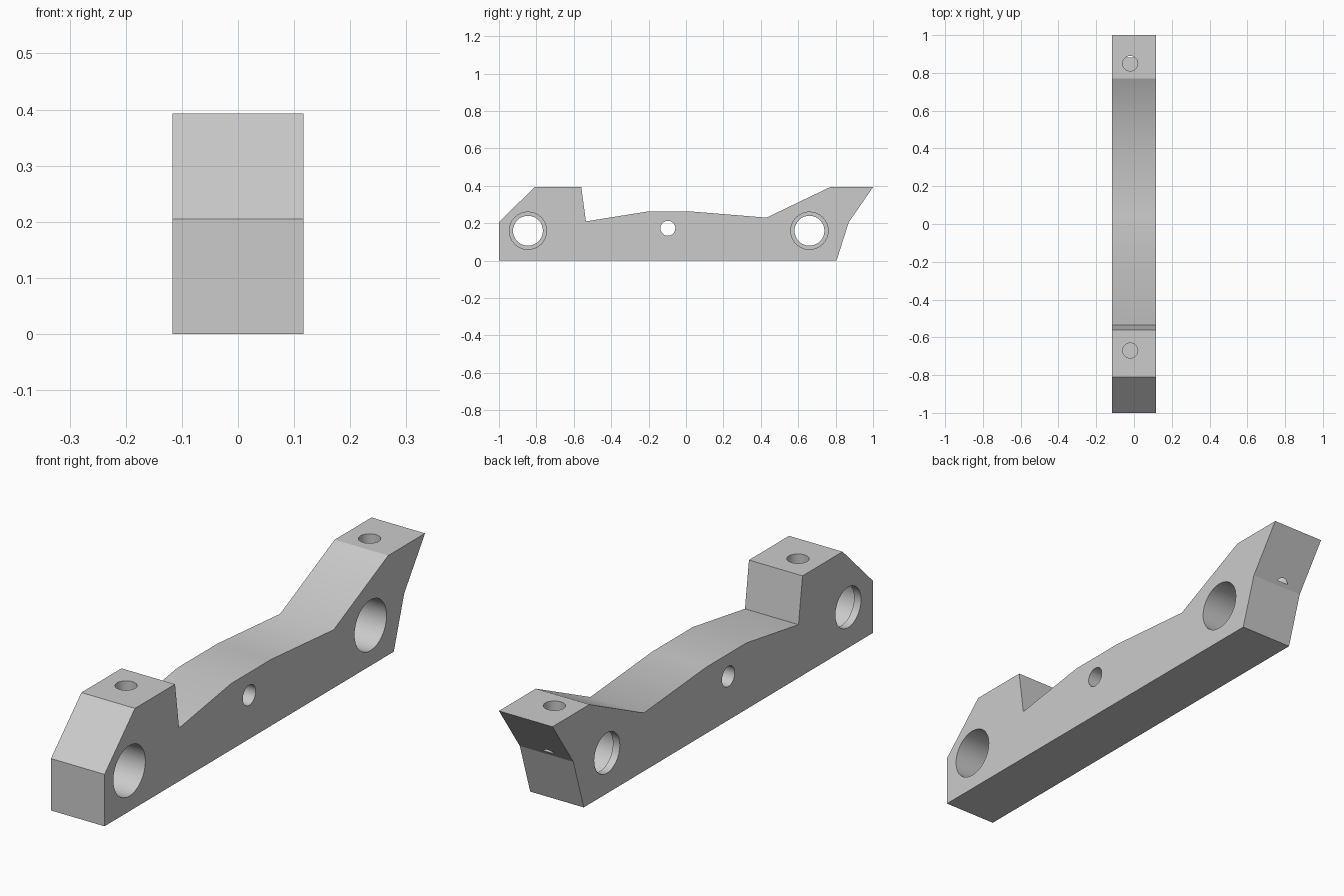
import bpy, bmesh, math
from mathutils import Matrix

default = bpy.data.objects.get("Cube")
if default:
    bpy.data.objects.remove(default, do_unlink=True)

HALF = 0.117    # half thickness of the bar
TOP = 0.393     # height of the two mounting pads

# Single grey finish
grey = bpy.data.materials.new("machined_grey")
grey.use_nodes = True
colour = (0.6, 0.6, 0.6, 1)
grey.diffuse_color = colour
grey.node_tree.nodes["Principled BSDF"].inputs["Base Color"].default_value = colour


def add_object(name, bm):
    mesh = bpy.data.meshes.new(name)
    bmesh.ops.recalc_face_normals(bm, faces=bm.faces)
    bm.to_mesh(mesh)
    bm.free()
    mesh.materials.append(grey)
    obj = bpy.data.objects.new(name, mesh)
    bpy.context.collection.objects.link(obj)
    return obj


# Bar: side profile (y, z) extruded across the thickness
profile = [(-1, 0), (0.805, 0), (0.87, 0.205), (1, TOP), (0.77, TOP),
           (0.43, 0.23), (0.04, 0.262), (-0.21, 0.262), (-0.535, 0.21),
           (-0.56, TOP), (-0.81, TOP), (-1, 0.205)]
bm = bmesh.new()
side = bm.faces.new([bm.verts.new((-HALF, y, z)) for y, z in profile])
extruded = bmesh.ops.extrude_face_region(bm, geom=[side])["geom"]
bmesh.ops.translate(bm, vec=(2 * HALF, 0, 0),
                    verts=[v for v in extruded if isinstance(v, bmesh.types.BMVert)])
bracket = add_object("bracket_bar", bm)


def drill(name, centre, radius, depth, axis):
    """Cut a round hole along the x or z axis."""
    turn = Matrix.Rotation(math.pi / 2, 4, "Y") if axis == "x" else Matrix()
    bm = bmesh.new()
    bmesh.ops.create_cone(bm, cap_ends=True, segments=32, radius1=radius,
                          radius2=radius, depth=depth,
                          matrix=Matrix.Translation(centre) @ turn)
    cutter = add_object(name, bm)
    cutter.hide_render = True
    cut = bracket.modifiers.new(name, "BOOLEAN")
    cut.operation = "DIFFERENCE"
    cut.solver = "EXACT"
    cut.object = cutter
    bpy.context.view_layer.objects.active = bracket
    bpy.ops.object.modifier_apply(modifier=name)
    bpy.data.objects.remove(cutter, do_unlink=True)


# Counterbored cross holes: wide from +x, leaving a thin lip at -x
lip = 0.03
for y in (-0.845, 0.66):
    drill("wide_bore", (lip, y, 0.16), 0.1, 2 * HALF, "x")
    drill("lip_bore", (0, y, 0.16), 0.08, 1, "x")

# Small cross hole through the middle
drill("centre_hole", (0, -0.097, 0.173), 0.04, 1, "x")

# Blind screw holes in the pads, slightly off centre
floor = 0.22
for y in (-0.67, 0.85):
    drill("screw_hole", (-0.02, y, floor + 0.15), 0.04, 0.3, "z")

# Smooth bores and saddle, flat pads and back end
bpy.ops.object.select_all(action="DESELECT")
bracket.select_set(True)
bpy.context.view_layer.objects.active = bracket
bpy.ops.object.shade_smooth_by_angle(angle=math.radians(32))
for face in bracket.data.polygons:
    pad = face.normal.z > 0.99 and face.center.z > 0.35
    back_end = face.normal.y > 0.5 and face.center.y > 0.8 and face.area > 0.02
    if pad or back_end:
        face.use_smooth = False
